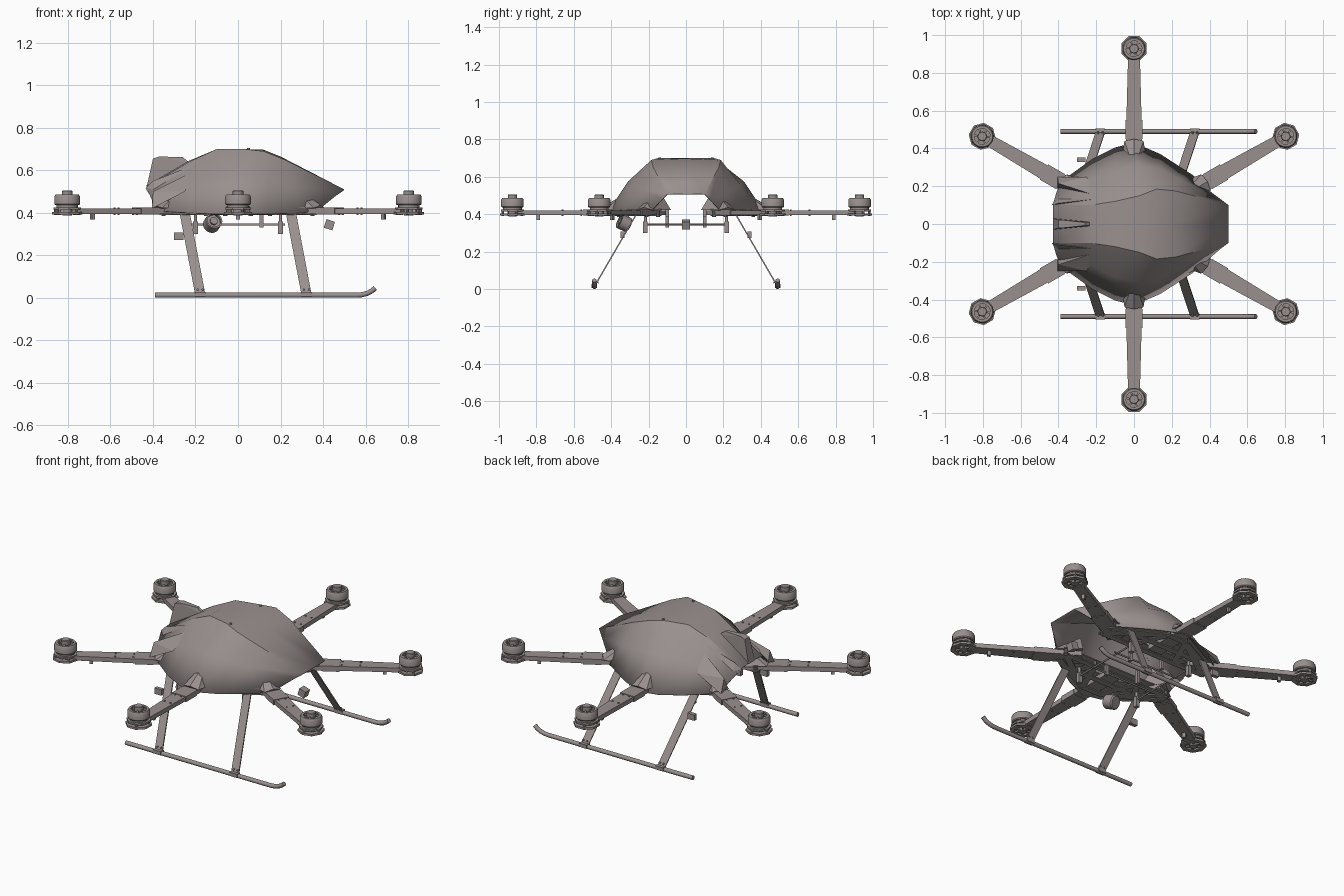
import bpy, bmesh, math
from mathutils import Vector, Matrix

cube = bpy.data.objects.get("Cube")
if cube:
    bpy.data.objects.remove(cube, do_unlink=True)

# Single warm grey finish
COLOUR = (0.32, 0.28, 0.275, 1)
grey = bpy.data.materials.new("warm_grey")
grey.use_nodes = True
grey.diffuse_color = COLOUR
grey.node_tree.nodes["Principled BSDF"].inputs["Base Color"].default_value = COLOUR


def finish(name, bm, smooth=None, matrix=None):
    if matrix:
        bm.transform(matrix)
    bmesh.ops.recalc_face_normals(bm, faces=bm.faces[:])
    mesh = bpy.data.meshes.new(name)
    bm.to_mesh(mesh)
    bm.free()
    mesh.materials.append(grey)
    ob = bpy.data.objects.new(name, mesh)
    bpy.context.collection.objects.link(ob)
    if smooth:
        bpy.ops.object.select_all(action='DESELECT')
        ob.select_set(True)
        bpy.context.view_layer.objects.active = ob
        bpy.ops.object.shade_smooth_by_angle(angle=math.radians(smooth))
    return ob


def hull(name, points, matrix=None):
    bm = bmesh.new()
    for p in points:
        bm.verts.new(p)
    res = bmesh.ops.convex_hull(bm, input=bm.verts[:])
    bmesh.ops.dissolve_limit(bm, angle_limit=0.01, verts=bm.verts[:], edges=bm.edges[:])
    return finish(name, bm, None, matrix)


def box(name, centre, size, matrix=None):
    bm = bmesh.new()
    bmesh.ops.create_cube(bm, size=1, matrix=Matrix.Translation(centre) @ Matrix.Diagonal((*size, 1)))
    return finish(name, bm, None, matrix)


def bar(name, a, b, width, z, thick):
    # Flat bar lying between two plan points
    a, b = Vector(a), Vector(b)
    d = b - a
    m = Matrix.Translation(((a + b) / 2).to_3d() + Vector((0, 0, z))) @ Matrix.Rotation(math.atan2(d.y, d.x), 4, 'Z')
    return box(name, (0, 0, 0), (d.length + width * 0.6, width, thick), m)


def rod(name, a, b, r, segs=12):
    a, b = Vector(a), Vector(b)
    d = b - a
    bm = bmesh.new()
    m = Matrix.Translation((a + b) / 2) @ d.to_track_quat('Z', 'Y').to_matrix().to_4x4()
    bmesh.ops.create_cone(bm, cap_ends=True, segments=segs, radius1=r, radius2=r, depth=d.length, matrix=m)
    return finish(name, bm, 35)


def lathe(name, profile, segs, matrix, smooth=35):
    bm = bmesh.new()
    vs = [bm.verts.new((r, 0, z)) for r, z in profile]
    es = [bm.edges.new(p) for p in zip(vs, vs[1:])]
    bmesh.ops.spin(bm, geom=vs + es, axis=(0, 0, 1), cent=(0, 0, 0), angle=2 * math.pi, steps=segs)
    bmesh.ops.remove_doubles(bm, verts=bm.verts[:], dist=1e-5)
    return finish(name, bm, smooth, matrix)


# Canopy: half cross-sections from tail to nose, mirrored across y
SECTIONS = [
    [(-.43, 0, .53), (-.43, .10, .52), (-.41, .17, .47), (-.38, .23, .41)],
    [(-.23, 0, .645), (-.23, .10, .64), (-.22, .22, .54), (-.22, .345, .40)],
    [(-.10, 0, .70), (-.10, .12, .70), (-.10, .28, .57), (-.10, .405, .395)],
    [(.03, 0, .70), (.03, .15, .70), (.02, .31, .575), (0, .43, .395)],
    [(.12, 0, .697), (.12, .185, .69), (.14, .29, .56), (.14, .37, .395)],
    [(.20, 0, .665), (.22, .175, .65), (.25, .235, .53), (.31, .26, .40)],
    [(.50, 0, .51), (.50, .10, .51), (.46, .13, .48), (.38, .19, .415)],
]
bm = bmesh.new()
rows = [[bm.verts.new((x, -y, z)) for x, y, z in reversed(s[1:])] + [bm.verts.new(p) for p in s] for s in SECTIONS]
for r0, r1 in zip(rows, rows[1:]):
    for i in range(len(r0) - 1):
        bm.faces.new((r0[i], r0[i + 1], r1[i + 1], r1[i]))
canopy = finish("canopy", bm, 28)
shell = canopy.modifiers.new("thickness", 'SOLIDIFY')
shell.thickness = 0.006
shell.offset = -1

# Tail fin, side ridges and canopy screws
hull("tail_fin", [(x, s * y, z) for s in (-1, 1) for x, y, z in
                  ((-.43, .03, .52), (-.40, .022, .655), (-.37, .02, .665), (-.26, .008, .662), (-.22, .01, .63))])
for s in (-1, 1):
    hull("tail_ridge", [(-.405, s * .19, .44), (-.405, s * .25, .42), (-.40, s * .215, .50),
                        (-.20, s * .15, .60), (-.25, s * .25, .50)])
    hull("tail_vent", [(-.435, s * .10, .515), (-.40, s * .16, .46), (-.40, s * .11, .55), (-.22, s * .13, .62)])
    rod("canopy_screw", (.05, s * .14, .698), (.05, s * .14, .704), .007)

# Six arms, each with a canopy hood, peg, mount and motor
for k in range(6):
    turn = Matrix.Rotation(math.radians(30 + 60 * k), 4, 'Z')
    inner = 0.17 if k in (1, 4) else 0.29
    hull("arm", [(r, s * w, z) for r, w in ((inner, .045), (.45, .043), (.90, .031))
                 for s in (-1, 1) for z in (.395, .421)], turn)
    hull("arm_hood", [(.44, -.05, .422), (.44, .05, .422), (.45, 0, .437),
                      (.29, -.075, .422), (.29, .075, .422), (.29, 0, .53)], turn)
    box("arm_sleeve", (.50, 0, .408), (.10, .092, .032), turn)
    for r in (.56, .66):
        for s in (-1, 1):
            lathe("arm_bolt", [(0, .425), (.005, .425), (.005, .39), (0, .39)], 8,
                  turn @ Matrix.Translation((r, s * .02, 0)))
    box("arm_peg", (.79, 0, .383), (.018, .018, .03), turn)

    place = turn @ Matrix.Translation((.928, 0, 0)) @ Matrix.Rotation(math.pi / 8, 4, 'Z')
    lathe("motor_mount_ring", [(.045, .392), (.072, .392), (.072, .404), (.045, .404), (.045, .392)], 8, place)
    lathe("motor_mount_plate", [(0, .415), (.066, .415), (.066, .425), (0, .425)], 8, place)
    lathe("motor_mount_hub", [(0, .388), (.022, .388), (.022, .42), (0, .42)], 16, place)
    lathe("motor_stator", [(0, .42), (.05, .42), (.05, .44), (0, .44)], 20, place)
    lathe("motor_bell", [(.045, .437), (.057, .437), (.061, .442), (.061, .476), (.055, .486),
                         (.042, .486), (.042, .470), (0, .470)], 24, place)
    lathe("motor_cap", [(0, .505), (.022, .505), (.025, .502), (.025, .47), (0, .47)], 16, place)
    for j in range(3):
        spin = place @ Matrix.Rotation(j * math.pi / 3, 4, 'Z')
        box("motor_spoke", (0, 0, .478), (.09, .009, .014), spin)
        box("mount_spoke", (0, 0, .398), (.11, .012, .010), spin)
    for j in range(4):
        a = j * math.pi / 2
        lathe("mount_spacer", [(0, .39), (.007, .39), (.007, .42), (0, .42)], 8,
              place @ Matrix.Translation((.055 * math.cos(a), .055 * math.sin(a), 0)))

# Side frames: two layers of lattice bars tying three arms together
OUTLINE = [(-.35, .15), (-.35, .21), (-.06, .36), (.06, .36), (.35, .21), (.35, .15)]
BRACES = [((-.35, .15), (-.06, .36)), ((.35, .15), (.06, .36)), ((-.15, .15), (-.06, .36)),
          ((.15, .15), (.06, .36)), ((-.15, .15), (-.22, .27)), ((.15, .15), (.22, .27)), ((-.17, .25), (.17, .25))]
edges = list(zip(OUTLINE, OUTLINE[1:] + OUTLINE[:1])) + BRACES
for s in (-1, 1):
    for z in (.392, .424):
        for a, b in edges:
            bar("frame_bar", (a[0], s * a[1]), (b[0], s * b[1]), .034, z, .006)
    for x, y in OUTLINE + [(-.15, .15), (.15, .15)]:
        rod("frame_spacer", (x, s * y, .385), (x, s * y, .43), .010, 10)

# Payload rails below the frame
for x in (-.2, .2):
    rod("cross_rail", (x, -.22, .345), (x, .22, .345), .005)
    for s in (-1, 1):
        box("rail_hanger", (x, s * .217, .33), (.024, .024, .06))
        rod("rail_post", (x, s * .217, .35), (x, s * .217, .395), .008)
for s in (-1, 1):
    rod("long_rail", (-.22, s * .10, .345), (.22, s * .10, .345), .005)
    box("rail_clamp", (.11, s * .10, .36), (.018, .02, .06))
    box("rail_upright", (-.11, s * .10, .40), (.018, .02, .08))

# Landing gear: slanted flat legs on bent skids
for s in (-1, 1):
    for x in (-.178, .322):
        hull("leg", [(x + dx + d, s * (y + t), z) for dx, y, z in ((0, .487, .018), (-.072, .268, .395))
                     for d in (-.024, .024) for t in (-.004, .004)])
        for d in (-.012, .012):
            rod("leg_bolt", (x + d, s * .468, .035), (x + d, s * .488, .040), .005, 8)
        box("skid_clamp", (x, s * .49, .0165), (.05, .03, .022))
    box("leg_sensor", (-.278, s * .34, .29), (.045, .022, .035))
    path = bpy.data.curves.new("skid", 'CURVE')
    path.dimensions = '3D'
    path.bevel_depth = .0125
    path.bevel_resolution = 3
    path.use_fill_caps = True
    line = path.splines.new('POLY')
    pts = [(-.39, .0125), (.56, .0125), (.585, .015), (.61, .022), (.63, .033), (.646, .046)]
    line.points.add(len(pts) - 1)
    for p, (x, z) in zip(line.points, pts):
        p.co = (x, s * .49, z, 1)
    path.materials.append(grey)
    skid = bpy.data.objects.new("skid", path)
    bpy.context.collection.objects.link(skid)

# Nose sensor and side camera
box("nose_sensor", (0, 0, 0), (.042, .042, .042),
    Matrix.Translation((.43, 0, .344)) @ Matrix.Rotation(math.radians(18), 4, 'Y'))
aim = Matrix.Translation((-.12, -.33, .352)) @ Matrix.Rotation(math.radians(65), 4, 'X') @ Matrix.Rotation(math.radians(15), 4, 'Y')
lathe("camera_body", [(0, -.03), (.034, -.03), (.04, -.024), (.04, .03), (.032, .03), (.032, .018), (0, .018)], 20, aim)
lathe("camera_lens", [(0, .018), (.018, .018), (.018, .028), (0, .028)], 16, aim)
box("camera_bracket", (-.12, -.32, .385), (.03, .03, .03))
